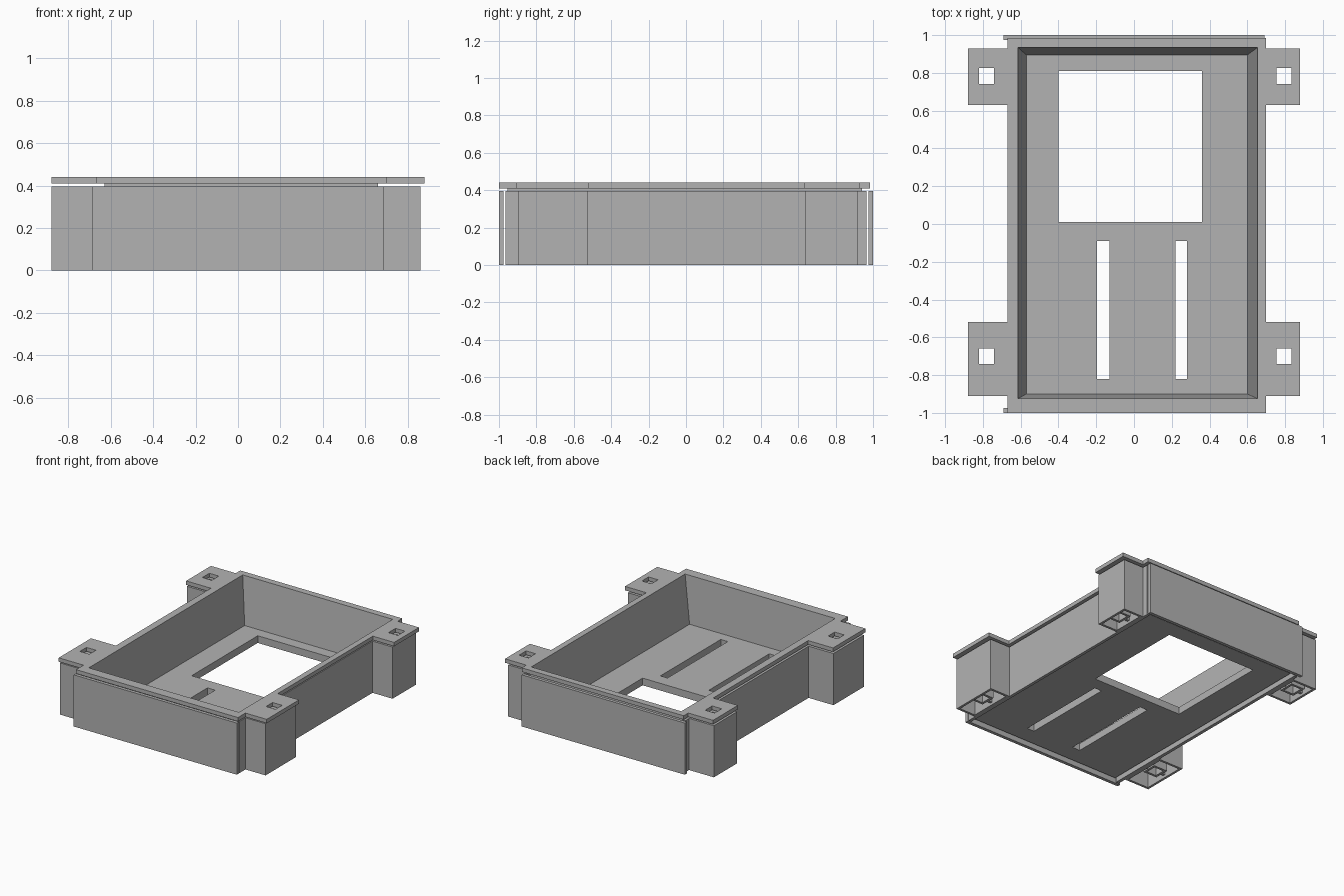
import bpy, bmesh

cube = bpy.data.objects.get("Cube")
if cube:
    bpy.data.objects.remove(cube, do_unlink=True)

# Single plastic colour
grey = bpy.data.materials.new("matte_grey_plastic")
grey.use_nodes = True
colour = (0.45, 0.45, 0.45, 1)
grey.diffuse_color = colour
grey.node_tree.nodes["Principled BSDF"].inputs["Base Color"].default_value = colour


def finish(name, bm):
    bmesh.ops.recalc_face_normals(bm, faces=bm.faces)
    mesh = bpy.data.meshes.new(name)
    bm.to_mesh(mesh)
    bm.free()
    mesh.materials.append(grey)
    obj = bpy.data.objects.new(name, mesh)
    bpy.context.collection.objects.link(obj)
    return obj


def inside(x, y, rects):
    return any(a < x < b and c < y < d for a, b, c, d in rects)


def plate(name, solids, holes, z0, z1):
    """Extrude the union of rectangles (x0, x1, y0, y1) less the holes."""
    rects = solids + holes
    xs = sorted({v for r in rects for v in r[:2]})
    ys = sorted({v for r in rects for v in r[2:]})
    bm = bmesh.new()
    for a, b in zip(xs, xs[1:]):
        for c, d in zip(ys, ys[1:]):
            mx, my = (a + b) / 2, (c + d) / 2
            if inside(mx, my, solids) and not inside(mx, my, holes):
                bm.faces.new([bm.verts.new(p) for p in
                              ((a, c, z0), (b, c, z0), (b, d, z0), (a, d, z0))])
    bmesh.ops.remove_doubles(bm, verts=bm.verts, dist=1e-5)
    base = bm.faces[:]
    out = bmesh.ops.extrude_face_region(bm, geom=base, use_keep_orig=True)
    moved = [g for g in out["geom"] if isinstance(g, bmesh.types.BMVert)]
    bmesh.ops.translate(bm, verts=moved, vec=(0, 0, z1 - z0))
    bmesh.ops.dissolve_limit(bm, angle_limit=0.01, verts=bm.verts, edges=bm.edges)
    return finish(name, bm)


def shrink(r, t):
    return (r[0] + t, r[1] - t, r[2] + t, r[3] - t)


# Main outlines
outer = (-0.63, 0.66, -0.955, 0.94)
opening = (-0.615, 0.655, -0.925, 0.935)
floor = (-0.57, 0.60, -0.90, 0.895)
window = (-0.40, 0.36, 0.01, 0.81)
slots = [(-0.195, -0.13, -0.82, -0.09), (0.22, 0.28, -0.82, -0.09)]
FLOOR_Z, RIM_Z, TOP_Z, WALL_Z = 0.08, 0.41, 0.44, 0.395

# Tray floor with its window and two slots
plate("tray_floor", [outer], [window] + slots, 0.025, FLOOR_Z)

# Tray walls, sloping on the inside
bm = bmesh.new()
loops = []
for r, z in ((outer, 0.05), (outer, 0.42), (opening, 0.438), (floor, FLOOR_Z), (floor, 0.05)):
    loops.append([bm.verts.new((r[i], r[j], z)) for i, j in ((0, 2), (1, 2), (1, 3), (0, 3))])
for k, low in enumerate(loops):
    high = loops[(k + 1) % len(loops)]
    for i in range(4):
        j = (i + 1) % 4
        bm.faces.new((low[i], low[j], high[j], high[i]))
finish("tray_walls", bm)

# Top flange with four drilled mounting tabs
tabs = [(x0, x1, y0, y1) for x0, x1 in ((-0.88, -0.66), (0.69, 0.88))
        for y0, y1 in ((-0.91, -0.52), (0.63, 0.93))]
holes = [(x0, x1, y0, y1) for x0, x1 in ((-0.82, -0.74), (0.755, 0.835))
         for y0, y1 in ((-0.74, -0.66), (0.74, 0.825))]
plate("top_flange", [(-0.67, 0.70, -1, 0.985)] + tabs, [opening] + holes, RIM_Z, TOP_Z)

# Outer skirt panels standing clear of the tray
for name, y0, y1 in (("front_panel", -1, -0.975), ("back_panel", 0.975, 1)):
    plate(name, [(-0.69, 0.69, y0, y1)], [], 0, WALL_Z)
for name, x0, x1 in (("right_panel", -0.67, -0.645), ("left_panel", 0.667, 0.69)):
    plate(name, [(x0, x1, -0.965, 0.965)], [], 0, WALL_Z)

# Hollow corner posts, each with a square screw sleeve inside
posts = [(x0, x1, y0, y1) for x0, x1 in ((-0.88, -0.67), (0.69, 0.86))
         for y0, y1 in ((-0.895, -0.525), (0.64, 0.92))]
labels = ["front_right", "back_right", "front_left", "back_left"]
for label, post, hole in zip(labels, posts, holes):
    plate(label + "_post", [post], [shrink(post, 0.018)], 0, WALL_Z)
    sleeve = shrink(hole, -0.018)
    plate(label + "_sleeve", [sleeve], [hole], 0.02, WALL_Z)
    # Ribs joining the sleeve to the post
    mid = (hole[2] + hole[3]) / 2
    for side, x0, x1 in (("outer", post[0], sleeve[0]), ("inner", sleeve[1], post[1])):
        if x1 - x0 > 0.03:
            plate(label + "_" + side + "_rib", [(x0 + 0.01, x1, mid - 0.01, mid + 0.01)],
                  [], 0.02, WALL_Z - 0.01)
    # Closed top of the post around the screw hole
    plate(label + "_post_cap", [shrink(post, 0.005)], [hole], WALL_Z - 0.03, WALL_Z - 0.002)
